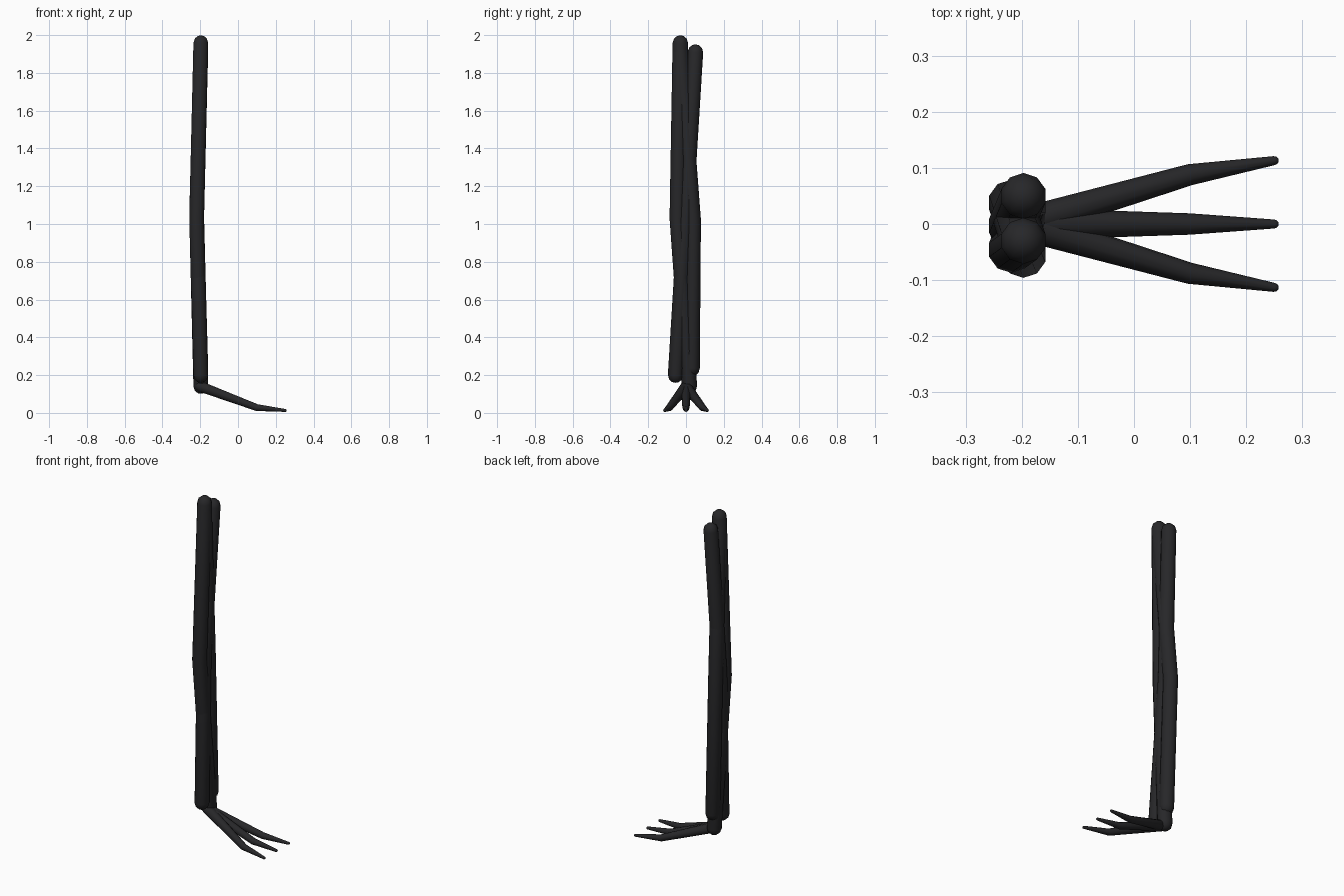
import bpy, bmesh, math
from mathutils import Vector

if "Cube" in bpy.data.objects:
    bpy.data.objects.remove(bpy.data.objects["Cube"])

mat = bpy.data.materials.new("dark_skin")
mat.diffuse_color = (0.02, 0.02, 0.022, 1)
mat.use_nodes = True
mat.node_tree.nodes["Principled BSDF"].inputs["Base Color"].default_value = mat.diffuse_color
SIDES = 10


def tube(name, pts, radii):
    """Swept tube through the points with rounded ends."""
    pts = [Vector(p) for p in pts]
    d0 = (pts[1] - pts[0]).normalized()
    d1 = (pts[-1] - pts[-2]).normalized()
    rings = []
    for a in (65, 35):
        t = math.radians(a)
        rings.append((pts[0] - d0 * radii[0] * math.sin(t), d0, radii[0] * math.cos(t)))
    for i, p in enumerate(pts):
        a, b = pts[max(i - 1, 0)], pts[min(i + 1, len(pts) - 1)]
        rings.append((p, (b - a).normalized(), radii[i]))
    for a in (35, 65):
        t = math.radians(a)
        rings.append((pts[-1] + d1 * radii[-1] * math.sin(t), d1, radii[-1] * math.cos(t)))

    bm = bmesh.new()
    loops = []
    for c, d, r in rings:
        u = Vector((0, 1, 0))
        u = (u - d * u.dot(d)).normalized()
        v = d.cross(u)
        angs = [2 * math.pi * k / SIDES for k in range(SIDES)]
        loops.append([bm.verts.new(c + r * (u * math.cos(t) + v * math.sin(t))) for t in angs])
    for la, lb in zip(loops, loops[1:]):
        for k in range(SIDES):
            n = (k + 1) % SIDES
            bm.faces.new((la[k], la[n], lb[n], lb[k]))
    for loop, p in ((loops[0], pts[0] - d0 * radii[0]), (loops[-1], pts[-1] + d1 * radii[-1])):
        tip = bm.verts.new(p)
        for k in range(SIDES):
            bm.faces.new((loop[k], loop[(k + 1) % SIDES], tip))
    bmesh.ops.recalc_face_normals(bm, faces=bm.faces)
    for f in bm.faces:
        f.smooth = True
    me = bpy.data.meshes.new(name)
    bm.to_mesh(me)
    bm.free()
    me.materials.append(mat)
    ob = bpy.data.objects.new(name, me)
    bpy.context.collection.objects.link(ob)


# Three twisted strands of the shank: (y, z) at bottom, middle, top
strands = [
    ((-0.055, 0.20), (-0.003, 1.05), (0.05, 1.91)),
    ((0.032, 0.235), (0.038, 1.02), (-0.03, 1.92)),
    ((0.018, 0.142), (-0.046, 1.03), (-0.03, 1.958)),
]
for i, (lo, mid, hi) in enumerate(strands):
    path = [(-0.197, *lo), (-0.219, *mid), (-0.197, *hi)]
    tube(f"shank_strand_{i + 1}", path, (0.041, 0.041, 0.041))

# Three splayed toes tapering to a claw
for name, s in (("left_toe", -1), ("middle_toe", 0), ("right_toe", 1)):
    path = [(-0.2, 0, 0.14), (0.1, 0.088 * s, 0.028), (0.25, 0.113 * s, 0.013)]
    tube(name, path, (0.029, 0.019, 0.008))
